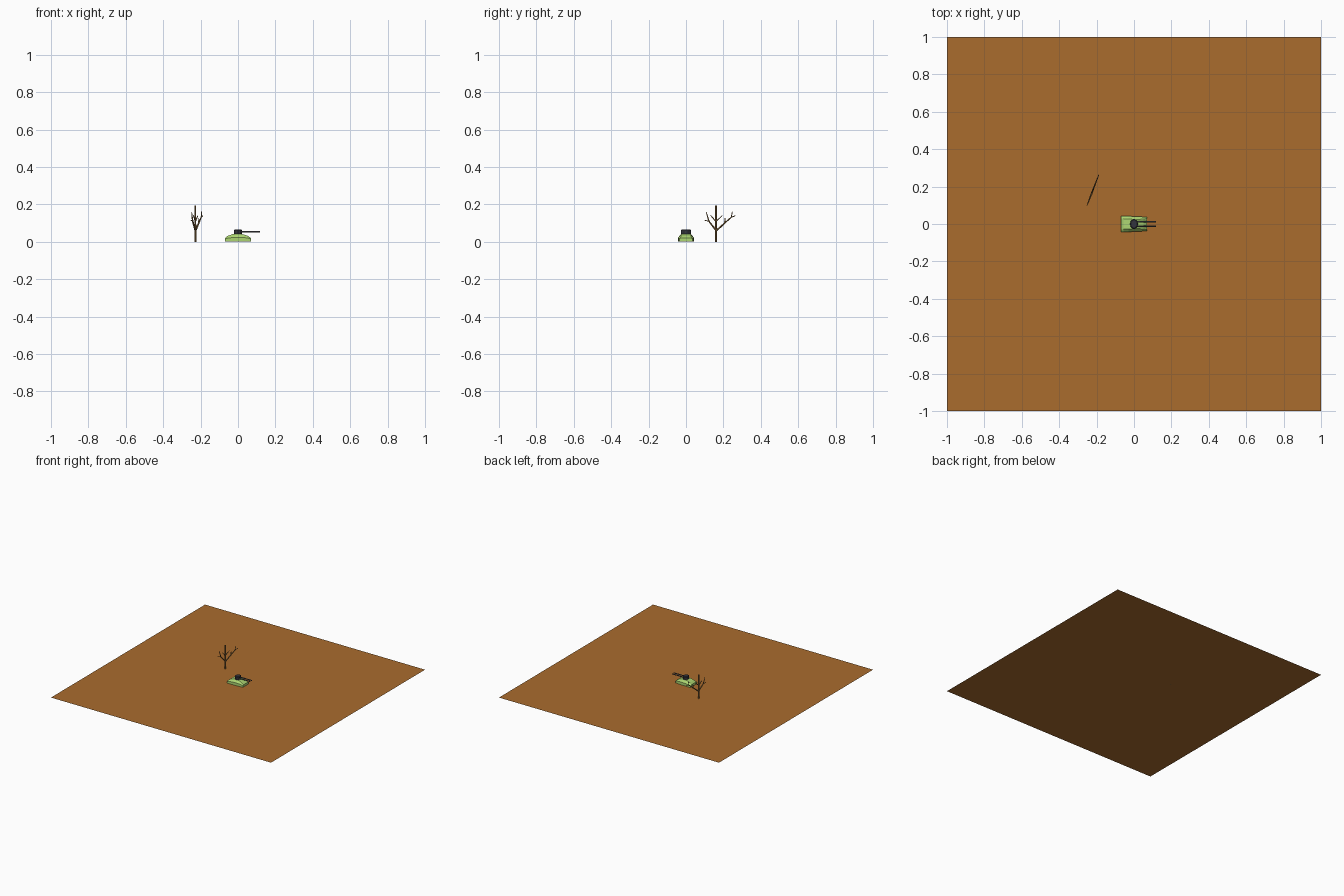
import bpy, bmesh, math
from mathutils import Vector, Matrix

if "Cube" in bpy.data.objects:
    bpy.data.objects.remove(bpy.data.objects["Cube"])


def material(name, rgb):
    m = bpy.data.materials.new(name)
    m.diffuse_color = (*rgb, 1)
    m.use_nodes = True
    m.node_tree.nodes["Principled BSDF"].inputs["Base Color"].default_value = m.diffuse_color
    return m


GROUND = material("earth", (0.40, 0.15, 0.027))
GREEN = material("light_green", (0.42, 0.68, 0.17))
DARK = material("dark_metal", (0.035, 0.035, 0.045))
STEEL = material("barrel_metal", (0.09, 0.09, 0.10))
BARK = material("bark", (0.25, 0.14, 0.045))


def finish(bm, name, mat):
    bmesh.ops.recalc_face_normals(bm, faces=bm.faces)
    me = bpy.data.meshes.new(name)
    bm.to_mesh(me)
    bm.free()
    ob = bpy.data.objects.new(name, me)
    bpy.context.collection.objects.link(ob)
    me.materials.append(mat)
    return ob


def limb(bm, a, b, r1, r2, sides=6):
    # tapered rod between two points
    a, b = Vector(a), Vector(b)
    d = b - a
    mat = Matrix.Translation((a + b) / 2) @ d.to_track_quat('Z', 'Y').to_matrix().to_4x4()
    bmesh.ops.create_cone(bm, cap_ends=True, segments=sides, radius1=r1,
                          radius2=r2, depth=d.length, matrix=mat)


# flat ground
bpy.ops.mesh.primitive_plane_add(size=2)
ground = bpy.context.object
ground.name = "ground"
ground.data.materials.append(GROUND)

# hull: cross-sections lofted along x (x, base half width, shoulder z, top half width, top z)
sections = [(-0.07, 0.042, 0.014, 0.030, 0.020), (-0.055, 0.042, 0.020, 0.028, 0.032),
            (-0.03, 0.042, 0.023, 0.026, 0.041), (0.0, 0.041, 0.024, 0.025, 0.044),
            (0.03, 0.040, 0.023, 0.025, 0.040), (0.052, 0.038, 0.021, 0.027, 0.032),
            (0.07, 0.036, 0.015, 0.029, 0.020)]
bm = bmesh.new()
rings = []
for x, w, zs, t, zt in sections:
    half = [(w, 0.002), (w, zs), (t, zt)]
    pts = half + [(-y, z) for y, z in reversed(half)]
    rings.append([bm.verts.new((x, y, z)) for y, z in pts])
for r, s in zip(rings, rings[1:]):
    for i in range(6):
        j = (i + 1) % 6
        bm.faces.new((r[i], r[j], s[j], s[i]))
bm.faces.new(rings[0])
bm.faces.new(rings[-1])
finish(bm, "tank_hull", GREEN)

# turret: faceted drum, wider across than long, bevelled top
bm = bmesh.new()
bmesh.ops.create_cone(bm, cap_ends=True, segments=12, radius1=0.021, radius2=0.021,
                      depth=0.028, matrix=Matrix.Translation((0, 0, 0.053)))
top = [e for e in bm.edges if all(v.co.z > 0.06 for v in e.verts)]
bmesh.ops.bevel(bm, geom=top, offset=0.004, segments=1, affect='EDGES')
bmesh.ops.scale(bm, vec=(1, 1.3, 1), verts=bm.verts)
finish(bm, "tank_turret", DARK)

# twin barrels
for side, y in (("left", 0.011), ("right", -0.011)):
    bm = bmesh.new()
    limb(bm, (0.0, y, 0.053), (0.117, y, 0.053), 0.004, 0.004, 8)
    finish(bm, "barrel_" + side, STEEL)

# bare tree: limbs lie in one upright plane, given as (across, height) pairs
branches = [
    ((0, 0), (0, 0.195), 0.006, 0.005),
    ((0, 0.058), (0.050, 0.100), 0.005, 0.004),
    ((0.050, 0.100), (0.088, 0.132), 0.004, 0.003),
    ((0.050, 0.100), (0.052, 0.128), 0.0035, 0.002),
    ((0.088, 0.132), (0.112, 0.140), 0.003, 0.002),
    ((0.088, 0.132), (0.094, 0.163), 0.003, 0.002),
    ((0, 0.062), (-0.040, 0.110), 0.005, 0.004),
    ((-0.040, 0.110), (-0.056, 0.160), 0.004, 0.002),
    ((-0.040, 0.110), (-0.066, 0.116), 0.003, 0.002),
    ((0, 0.108), (0.036, 0.140), 0.0035, 0.002),
    ((0, 0.108), (-0.030, 0.142), 0.0035, 0.002),
]
bm = bmesh.new()
ux, uy = math.cos(math.radians(69)), math.sin(math.radians(69))
for (u1, z1), (u2, z2), r1, r2 in branches:
    limb(bm, (-0.228 + u1 * ux, 0.16 + u1 * uy, z1),
         (-0.228 + u2 * ux, 0.16 + u2 * uy, z2), r1, r2)
finish(bm, "bare_tree", BARK)
